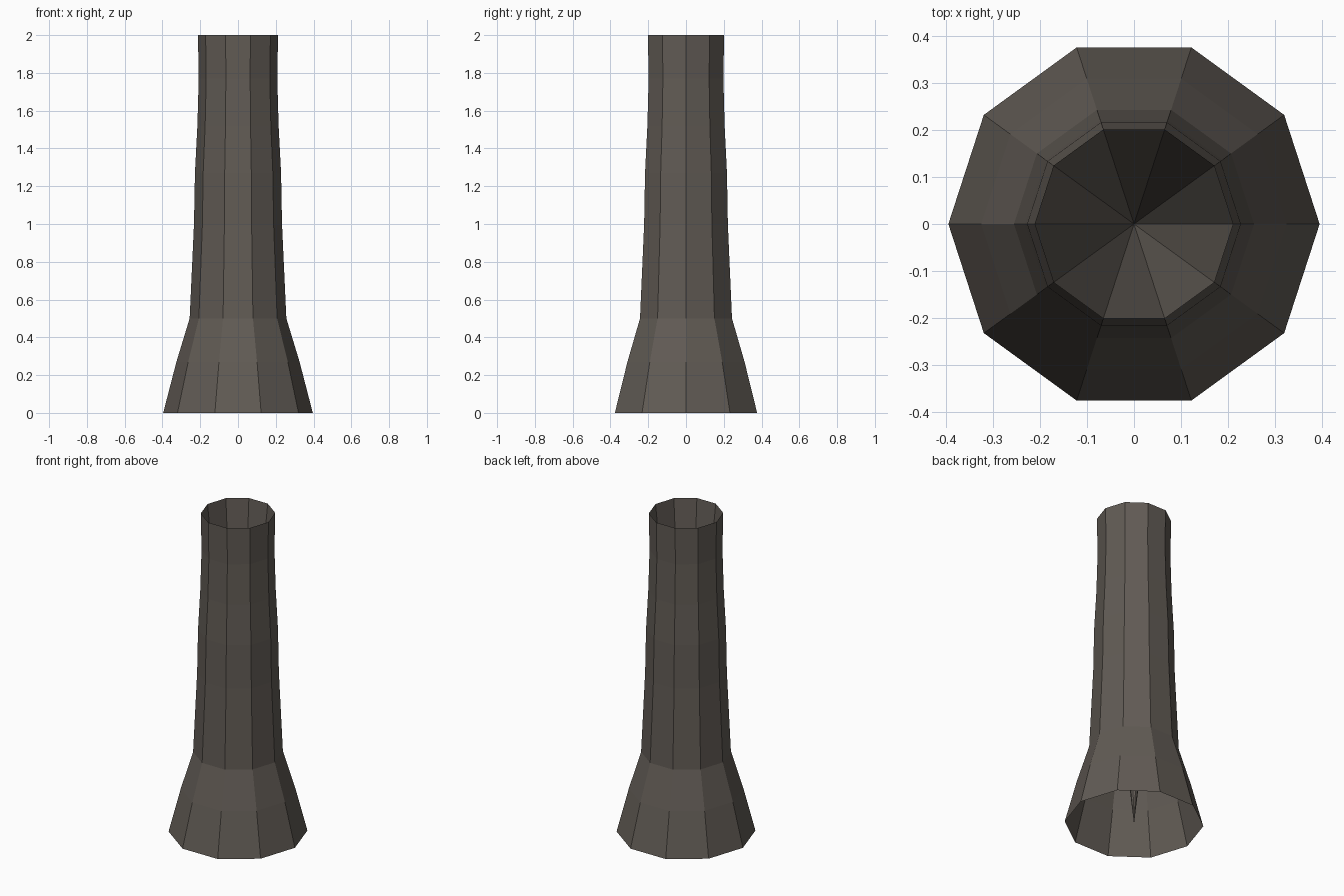
import bpy, bmesh
from math import cos, sin, tau

if "Cube" in bpy.data.objects:
    bpy.data.objects.remove(bpy.data.objects["Cube"])

SIDES = 10
# (height, radius) of each ring of the trunk
PROFILE = [(0, 0.396), (0.27, 0.326), (0.5, 0.256), (1.0, 0.233),
           (1.27, 0.228), (1.52, 0.215), (1.77, 0.208), (2.0, 0.212)]

bm = bmesh.new()


def ring(z, r):
    return [bm.verts.new((r * cos(tau * i / SIDES), r * sin(tau * i / SIDES), z))
            for i in range(SIDES)]


# Flared outer wall, open at the bottom
rings = [ring(z, r) for z, r in PROFILE]
for low, high in zip(rings, rings[1:]):
    for i in range(SIDES):
        j = (i + 1) % SIDES
        bm.faces.new((low[i], low[j], high[j], high[i]))

# Deep hollow: inverted cone from the top rim down to the ground
tip = bm.verts.new((0, 0, 0))
rim = rings[-1]
for i in range(SIDES):
    bm.faces.new((rim[i], rim[(i + 1) % SIDES], tip))

mesh = bpy.data.meshes.new("hollow_trunk")
bm.to_mesh(mesh)
bm.free()
trunk = bpy.data.objects.new("hollow_trunk", mesh)
bpy.context.collection.objects.link(trunk)

# Dark brown-grey colour
mat = bpy.data.materials.new("dark_bark")
mat.diffuse_color = (0.12, 0.105, 0.09, 1)
mat.use_nodes = True
mat.node_tree.nodes["Principled BSDF"].inputs["Base Color"].default_value = mat.diffuse_color
mesh.materials.append(mat)
